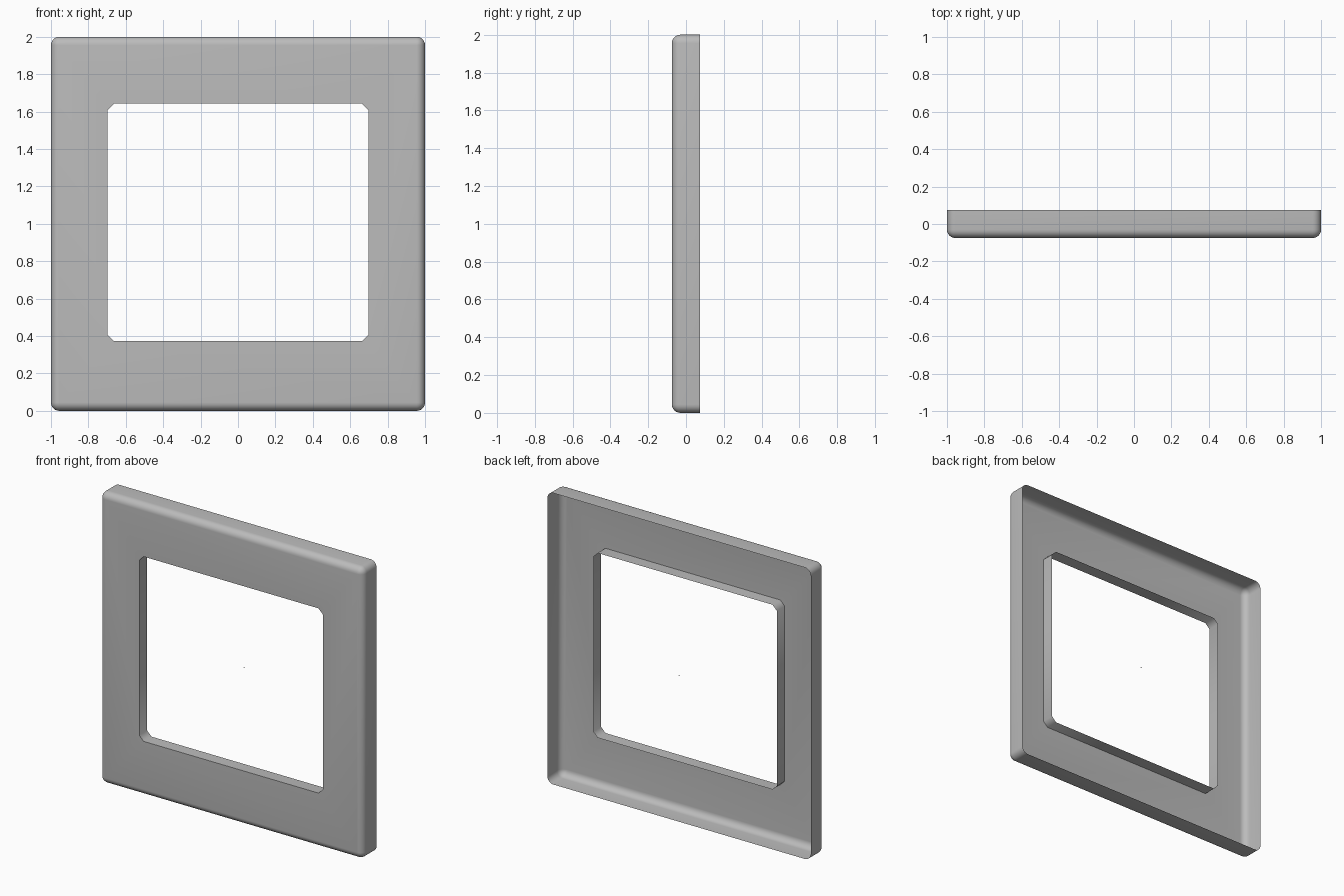
import bpy, bmesh
from math import sin, cos, pi, radians

if "Cube" in bpy.data.objects:
    bpy.data.objects.remove(bpy.data.objects["Cube"])

FRONT, BACK = -0.075, 0.075
ROUND = 0.045       # outer corner and front edge rounding
LIP_BACK = 0.01     # rear edge of the window lip

grey = bpy.data.materials.new("plain grey")
grey.use_nodes = True
colour = (0.5, 0.5, 0.5, 1)
grey.diffuse_color = colour
grey.node_tree.nodes["Principled BSDF"].inputs["Base Color"].default_value = colour


def ring(bm, half_w, z0, z1, radius, steps, y):
    """Rounded rectangle of vertices in a plane of constant y."""
    verts = []
    corners = [(1, z1, -1), (-1, z1, -1), (-1, z0, 1), (1, z0, 1)]
    for i, (sx, z, inward) in enumerate(corners):
        for k in range(steps + 1):
            a = (i + k / steps) * pi / 2
            x = sx * (half_w - radius) + radius * cos(a)
            verts.append(bm.verts.new((x, y, z + inward * radius + radius * sin(a))))
    return verts


def skin(bm, a, b):
    n = len(a)
    for i in range(n):
        j = (i + 1) % n
        bm.faces.new((a[i], a[j], b[j], b[i]))


def finish(bm, name):
    mesh = bpy.data.meshes.new(name)
    bm.to_mesh(mesh)
    bm.free()
    mesh.materials.append(grey)
    obj = bpy.data.objects.new(name, mesh)
    bpy.context.collection.objects.link(obj)
    return obj


# Outer shell: straight sides from the open back, rolling over to the front
bm = bmesh.new()
rings = [ring(bm, 1, 0, 2, ROUND, 6, BACK)]
for k in range(7):
    a = k / 6 * pi / 2
    inset = ROUND * (1 - cos(a))
    y = FRONT + ROUND * (1 - sin(a))
    rings.append(ring(bm, 1 - inset, inset, 2 - inset, ROUND - inset, 6, y))

# Window lip with clipped corners
window = [ring(bm, 0.697, 0.374, 1.642, 0.033, 1, y) for y in (FRONT, LIP_BACK)]
for a, b in list(zip(rings, rings[1:])) + [tuple(window)]:
    skin(bm, a, b)
bmesh.ops.remove_doubles(bm, verts=bm.verts[:], dist=0.0005)

# Flat front face between the outer edge and the window
edges = [e for e in bm.edges if all(abs(v.co.y - FRONT) < 1e-5 for v in e.verts)]
bmesh.ops.triangle_fill(bm, edges=edges, use_beauty=True, normal=(0, -1, 0))
bmesh.ops.recalc_face_normals(bm, faces=bm.faces[:])
bm.normal_update()
front = min(bm.faces, key=lambda f: f.calc_center_median().y)
if front.normal.y > 0:
    bmesh.ops.reverse_faces(bm, faces=bm.faces[:])
frame = finish(bm, "frame_shell")
bpy.ops.object.select_all(action='DESELECT')
frame.select_set(True)
bpy.context.view_layer.objects.active = frame
bpy.ops.object.shade_smooth_by_angle(angle=radians(60))

# Tiny flat centre mark level with the open back
bm = bmesh.new()
bm.faces.new([bm.verts.new((x, y, 1)) for x, y in
              ((-0.006, 0.069), (0.006, 0.069), (0.006, BACK), (-0.006, BACK))])
finish(bm, "centre_mark")
